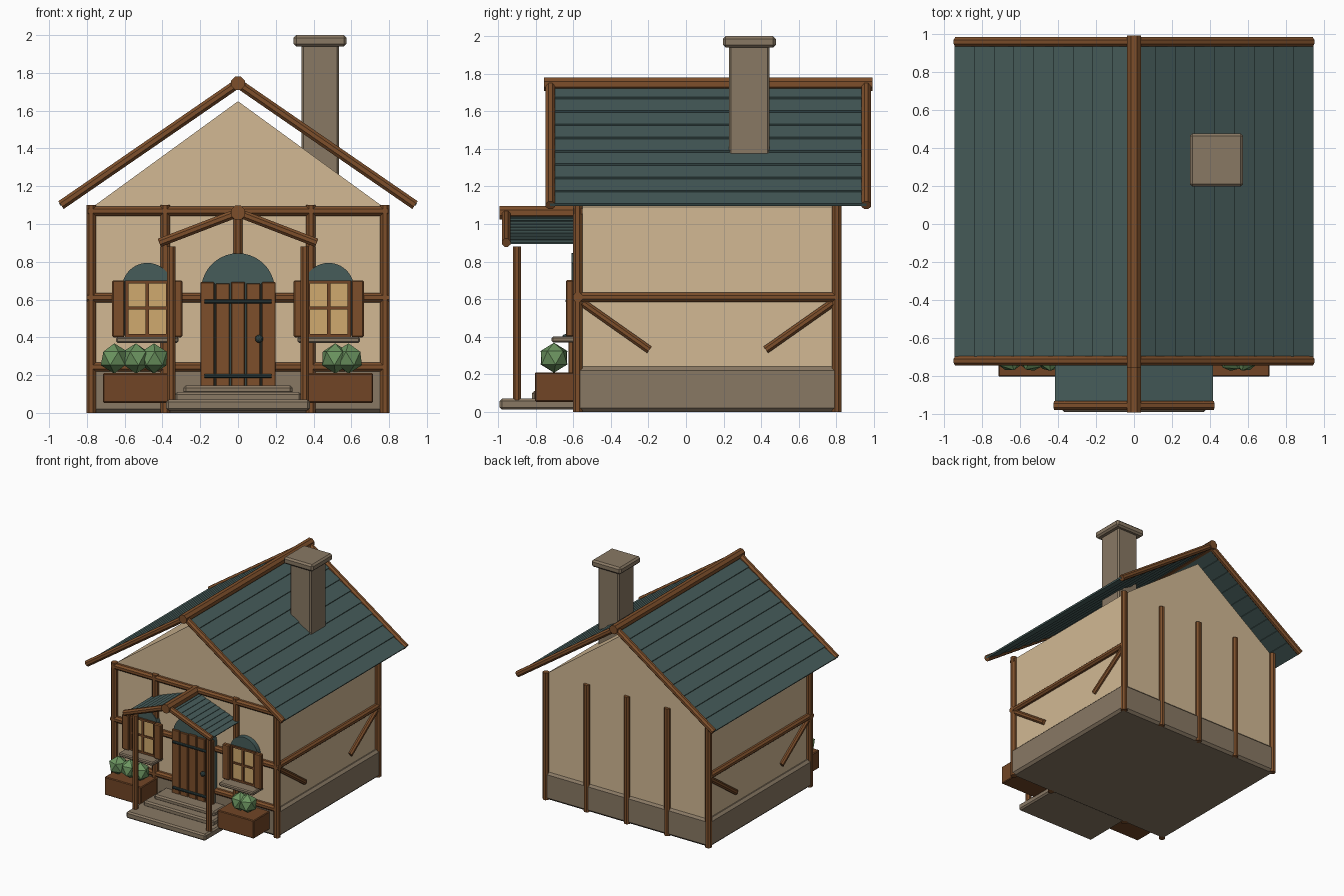
import bpy, bmesh, math
from mathutils import Vector, Matrix

if "Cube" in bpy.data.objects:
    bpy.data.objects.remove(bpy.data.objects["Cube"])


def material(name, rgb):
    m = bpy.data.materials.new(name)
    m.diffuse_color = (*rgb, 1)
    m.use_nodes = True
    m.node_tree.nodes["Principled BSDF"].inputs["Base Color"].default_value = m.diffuse_color
    return m


PLASTER = material("plaster", (0.645, 0.485, 0.296))
WOOD = material("wood", (0.205, 0.078, 0.024))
DARK_WOOD = material("planter wood", (0.165, 0.06, 0.019))
SLATE = material("slate", (0.061, 0.107, 0.102))
STONE = material("stone", (0.250, 0.190, 0.127))
GLASS = material("warm glass", (0.63, 0.402, 0.156))
LEAF = material("leaf", (0.150, 0.300, 0.118))
IRON = material("iron", (0.028, 0.050, 0.050))


def finish(name, bm, mat):
    bmesh.ops.recalc_face_normals(bm, faces=bm.faces)
    me = bpy.data.meshes.new(name)
    bm.to_mesh(me)
    bm.free()
    me.materials.append(mat)
    ob = bpy.data.objects.new(name, me)
    bpy.context.collection.objects.link(ob)
    return ob


def box(name, mat, x, y, z, bevel=0.0):
    """Box given by (min, max) on each axis."""
    bm = bmesh.new()
    size = Matrix.Diagonal((x[1] - x[0], y[1] - y[0], z[1] - z[0], 1))
    mid = Matrix.Translation((sum(x) / 2, sum(y) / 2, sum(z) / 2))
    bmesh.ops.create_cube(bm, size=1, matrix=mid @ size)
    if bevel:
        bmesh.ops.bevel(bm, geom=bm.edges[:], offset=bevel, segments=1, affect='EDGES')
    return finish(name, bm, mat)


def beam(name, a, b, width=0.05, mat=WOOD, sides=8):
    """Straight timber with a regular cross-section between two points."""
    a, b = Vector(a), Vector(b)
    d = b - a
    r = width / 2 / math.cos(math.pi / sides)
    mx = (Matrix.Translation((a + b) / 2) @ d.to_track_quat('Z', 'Y').to_matrix().to_4x4()
          @ Matrix.Rotation(math.pi / sides, 4, 'Z'))
    bm = bmesh.new()
    bmesh.ops.create_cone(bm, cap_ends=True, segments=sides, radius1=r, radius2=r,
                          depth=d.length, matrix=mx)
    return finish(name, bm, mat)


def extrude_y(name, mat, pts, y0, y1):
    """Profile in the xz plane extruded from y0 to y1."""
    bm = bmesh.new()
    f = bm.faces.new([bm.verts.new((x, y0, z)) for x, z in pts])
    res = bmesh.ops.extrude_face_region(bm, geom=[f])
    vs = [v for v in res["geom"] if isinstance(v, bmesh.types.BMVert)]
    bmesh.ops.translate(bm, verts=vs, vec=(0, y1 - y0, 0))
    return finish(name, bm, mat)


def arch(name, mat, cx, cz, r, base, y0, y1, n=20):
    """Panel with a rounded top."""
    pts = [(cx + r * math.cos(math.pi * i / n), cz + r * math.sin(math.pi * i / n))
           for i in range(n + 1)]
    extrude_y(name, mat, pts + [(cx - r, base), (cx + r, base)], y0, y1)


def plank_roof(name, half, z_eave, z_ridge, y0, y1, thick, n=9, lift=0.09):
    """Overlapping planks stepping down both slopes."""
    bm = bmesh.new()
    ang = math.atan2(z_ridge - z_eave, half)
    length = math.hypot(half, z_ridge - z_eave) / n * 1.07
    for s in (-1, 1):
        for i in range(n):
            t = (i + 0.5) / n
            pos = Matrix.Translation((s * half * t, (y0 + y1) / 2,
                                      z_ridge + (z_eave - z_ridge) * t))
            bmesh.ops.create_cube(bm, size=1, matrix=pos @ Matrix.Rotation(s * (ang - lift), 4, 'Y')
                                  @ Matrix.Diagonal((length, y1 - y0, thick, 1)))
    finish(name, bm, SLATE)


# House body and foundation
box("foundation", STONE, (-0.80, 0.80), (-0.585, 0.818), (0, 0.24), 0.02)
extrude_y("walls", PLASTER, [(-0.77, 0.2), (0.77, 0.2), (0.77, 1.09), (0, 1.65), (-0.77, 1.09)],
          -0.565, 0.80)

# Timber frame
FY, BY = -0.577, 0.803
for s in (-1, 1):
    for y, side in ((FY, "front"), (BY, "back")):
        beam(f"{side}_corner_post", (s * 0.778, y, 0), (s * 0.778, y, 1.10))
        beam(f"{side}_wall_post", (s * 0.386, y, 0), (s * 0.386, y, 1.10))
    beam("side_rail", (s * 0.778, FY, 0.61), (s * 0.778, BY, 0.61))
    for y0, d in ((-0.55, 1), (0.78, -1)):
        beam("side_brace", (s * 0.775, y0, 0.58), (s * 0.775, y0 + d * 0.355, 0.33), 0.042)
beam("back_centre_post", (0, BY, 0), (0, BY, 1.10))
beam("front_centre_post", (0, FY, 0.7), (0, FY, 1.09))
for z, half in ((1.068, 0.795), (0.61, 0.803), (0.243, 0.78)):
    beam("front_rail", (-half, FY, z), (half, FY, z))

# Main roof
plank_roof("main_roof", 0.937, 1.10, 1.737, -0.725, 0.96, 0.014)
beam("ridge_beam", (0, -0.757, 1.745), (0, 0.994, 1.745), 0.072)
for y in (-0.722, 0.96):
    for s in (-1, 1):
        beam("gable_rafter", (0, y, 1.745), (s * 0.937, y, 1.10))

# Chimney
box("chimney", STONE, (0.335, 0.535), (0.228, 0.445), (1.1, 1.96), 0.012)
box("chimney_cap", STONE, (0.295, 0.575), (0.197, 0.478), (1.94, 2.0), 0.014)

# Porch
plank_roof("porch_roof", 0.412, 0.897, 1.045, -0.96, -0.57, 0.008)
beam("porch_ridge", (0, -0.994, 1.06), (0, -0.56, 1.06), 0.074)
for s in (-1, 1):
    beam("porch_rafter", (0, -0.957, 1.06), (s * 0.417, -0.957, 0.9), 0.046)
    beam("porch_post", (s * 0.353, -0.9, 0.06), (s * 0.353, -0.9, 0.88), 0.045)

# Steps
for half, y, z0, z1 in ((0.38, -0.992, 0.012, 0.07), (0.335, -0.82, 0.06, 0.11),
                        (0.288, -0.74, 0.10, 0.145)):
    box("step", STONE, (-half, half), (y, -0.57), (z0, z1), 0.012)

# Door
arch("door_arch", SLATE, 0, 0.65, 0.195, 0.14, -0.61, -0.56)
for i in range(5):
    x = -0.162 + i * 0.081
    top = 0.692 - 0.006 * (i % 2)
    box("door_plank", WOOD, (x - 0.037, x + 0.037), (-0.626, -0.6), (0.14, top), 0.004)
for z in (0.59, 0.195):
    beam("door_strap", (-0.178, -0.632, z), (0.178, -0.632, z), 0.02, IRON)
bm = bmesh.new()
bmesh.ops.create_icosphere(bm, subdivisions=2, radius=0.022,
                           matrix=Matrix.Translation((0.112, -0.64, 0.392)))
finish("door_knob", bm, IRON)

# Windows with shutters, sills and planters
for s in (-1, 1):
    c = s * 0.48
    arch("window_arch", SLATE, c, 0.66, 0.134, 0.41, -0.606, -0.56)
    box("window_pane", GLASS, (c - 0.112, c + 0.112), (-0.612, -0.58), (0.405, 0.695))
    for dx in (-0.109, 0, 0.109):
        box("window_upright", DARK_WOOD, (c + dx - 0.009, c + dx + 0.009), (-0.622, -0.6),
            (0.405, 0.7))
    for z in (0.41, 0.555, 0.693):
        box("window_crossbar", DARK_WOOD, (c - 0.118, c + 0.118), (-0.621, -0.6),
            (z - 0.008, z + 0.008))
    for d in (-1, 1):
        m = c + d * 0.153
        box("shutter", WOOD, (m - 0.033, m + 0.033), (-0.64, -0.6), (0.40, 0.702), 0.007)
    box("window_sill", STONE, (c - 0.165, c + 0.165), (-0.715, -0.57), (0.37, 0.402), 0.008)
    p = s * 0.54
    box("planter", DARK_WOOD, (p - 0.175, p + 0.175), (-0.805, -0.585), (0.053, 0.21), 0.006)

# Bushes
for i, x in enumerate((-0.655, -0.54, -0.445, 0.515, 0.585)):
    bm = bmesh.new()
    bmesh.ops.create_icosphere(bm, subdivisions=1, radius=0.08,
                               matrix=Matrix.Translation((x, -0.703, 0.288))
                               @ Matrix.Rotation(i * 0.5, 4, 'Z'))
    finish("bush", bm, LEAF)
